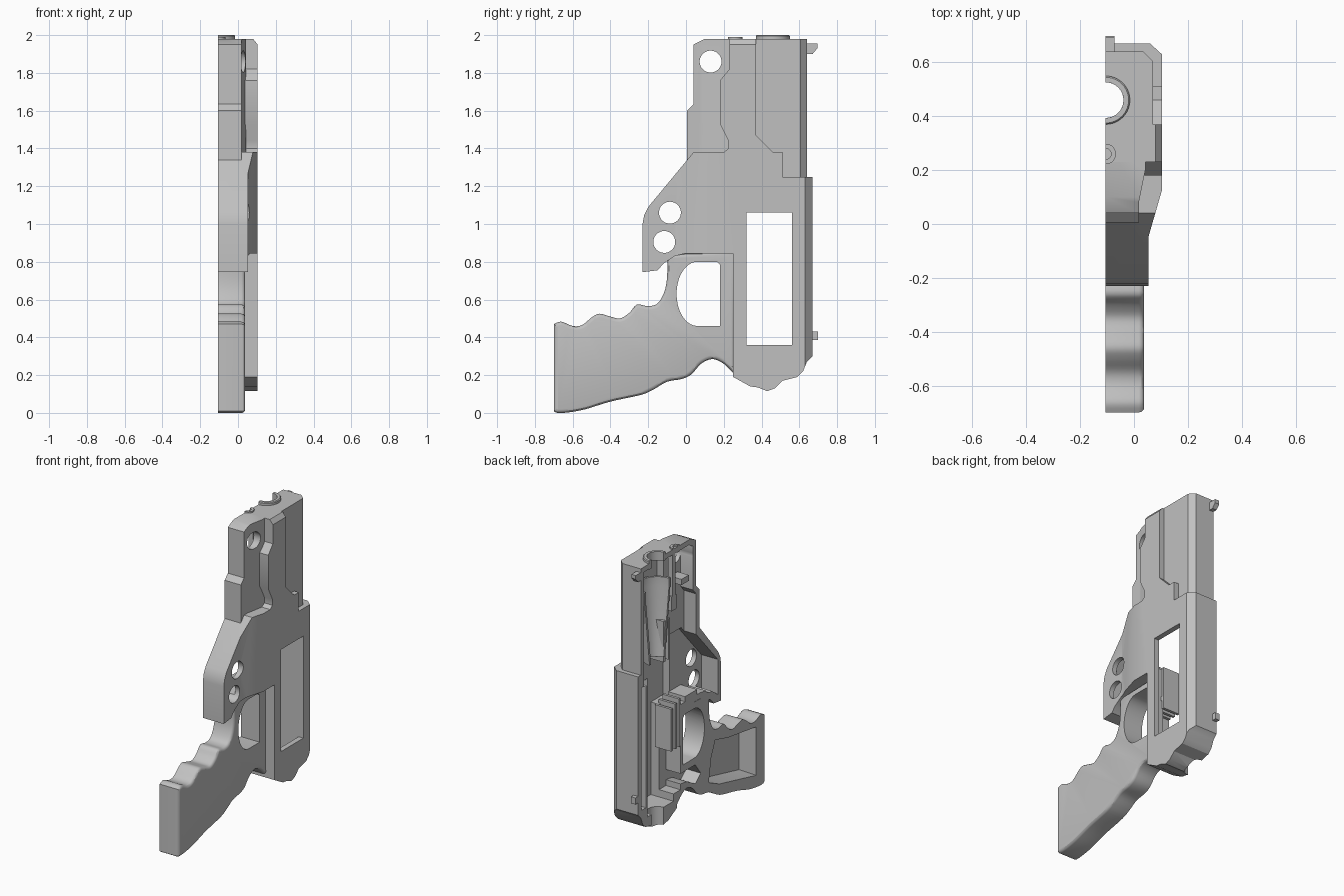
import bpy, bmesh, math
from mathutils import Vector

cube = bpy.data.objects.get("Cube")
if cube:
    bpy.data.objects.remove(cube, do_unlink=True)

RIM, OUT = -0.105, 0.104   # open split plane and outermost face

grey = bpy.data.materials.new("plain_grey")
grey.use_nodes = True
grey.diffuse_color = (0.53, 0.53, 0.53, 1)
grey.node_tree.nodes["Principled BSDF"].inputs["Base Color"].default_value = (0.53, 0.53, 0.53, 1)


def finish(name, bm):
    bmesh.ops.recalc_face_normals(bm, faces=bm.faces)
    me = bpy.data.meshes.new(name)
    bm.to_mesh(me)
    bm.free()
    me.materials.append(grey)
    ob = bpy.data.objects.new(name, me)
    bpy.context.scene.collection.objects.link(ob)
    return ob


def prism(name, pts, d0, d1, axis="x", taper=1.0, bevel=0.0):
    """Extrude a 2D outline along an axis, optionally tapered or rounded at d1."""
    place = {"x": lambda a, b, d: (d, a, b),
             "y": lambda a, b, d: (a, d, b),
             "z": lambda a, b, d: (a, b, d)}[axis]
    ca = sum(p[0] for p in pts) / len(pts)
    cb = sum(p[1] for p in pts) / len(pts)
    bm = bmesh.new()
    low = [bm.verts.new(place(a, b, d0)) for a, b in pts]
    top = [bm.verts.new(place(ca + (a - ca) * taper, cb + (b - cb) * taper, d1)) for a, b in pts]
    n = len(pts)
    bm.faces.new(low)
    cap = bm.faces.new(top)
    for i in range(n):
        j = (i + 1) % n
        bm.faces.new((low[i], low[j], top[j], top[i]))
    bmesh.ops.recalc_face_normals(bm, faces=bm.faces)
    if bevel:
        bmesh.ops.bevel(bm, geom=list(cap.edges), offset=bevel, segments=3, profile=0.5, affect="EDGES")
    return finish(name, bm)


def box(name, x, y, z):
    return prism(name, rect(*y, *z), *x)


def rect(a0, a1, b0, b1):
    return [(a0, b0), (a1, b0), (a1, b1), (a0, b1)]


def circle(a, b, r, n=32):
    return [(a + r * math.cos(i * math.tau / n), b + r * math.sin(i * math.tau / n)) for i in range(n)]


def spline(pts, steps=4):
    """Smooth curve through the given points."""
    out = []
    v = [Vector(p) for p in pts]
    for i in range(len(v) - 1):
        p0, p1, p2, p3 = v[max(i - 1, 0)], v[i], v[i + 1], v[min(i + 2, len(v) - 1)]
        for s in range(steps):
            t = s / steps
            q = 0.5 * (2 * p1 + (p2 - p0) * t + (2 * p0 - 5 * p1 + 4 * p2 - p3) * t ** 2
                       + (3 * p1 - p0 - 3 * p2 + p3) * t ** 3)
            out.append(tuple(q))
    return out + [tuple(v[-1])]


def half_lathe(name, y, profile, n=20):
    """Revolve a closed (radius, z) profile half way round, on the split plane."""
    bm = bmesh.new()
    rows = []
    for i in range(n + 1):
        a = math.pi * (i / n - 0.5)
        rows.append([bm.verts.new((RIM + r * math.cos(a), y + r * math.sin(a), z)) for r, z in profile])
    k = len(profile)
    for p, q in zip(rows, rows[1:]):
        for j in range(k):
            bm.faces.new((p[j], p[(j + 1) % k], q[(j + 1) % k], q[j]))
    bm.faces.new(rows[0])
    bm.faces.new(rows[-1])
    return finish(name, bm)


def boolean(ob, tools, op):
    for t in tools:
        m = ob.modifiers.new("cut", "BOOLEAN")
        m.object, m.operation, m.solver = t, op, "EXACT"
    bpy.context.view_layer.update()
    me = bpy.data.meshes.new_from_object(ob.evaluated_get(bpy.context.evaluated_depsgraph_get()))
    ob.modifiers.clear()
    ob.data = me


# Main frame with front guard and raised strip
frame = prism("frame", [
    (.37, 1.98), (.23, 1.98), (.23, 1.82), (.18, 1.76), (.18, 1.53), (.225, 1.44), (.225, 1.40),
    (.20, 1.38), (.04, 1.38), (-.2, 1.09), (-.222, 1.045), (-.23, 1.0), (-.23, .745), (-.15, .755), (-.12, .79),
    (-.06, .83), (0, .845), (.25, .845), (.25, .19), (.34, .14), (.38, .135), (.43, .115), (.47, .13), (.51, .17),
    (.59, .19), (.62, .22), (.64, .27), (.67, .30), (.67, 1.25), (.51, 1.25), (.51, 1.38),
    (.46, 1.38), (.37, 1.47)], RIM, OUT)
plan = prism("frame_plan", [(RIM - .1, .68), (.055, .68), (.06, .67), (OUT, .63), (OUT + .001, .13),
                            (.053, -.05), (.053, -.3), (RIM - .1, -.3)], -.1, 2.1, "z")
edge = prism("frame_top_chamfer", [(-.3, -.1), (.2, -.1), (.2, 1.83), (.08, 1.98), (.06, 2.1), (-.3, 2.1)], -1, 1, "y")
boolean(frame, [plan, edge], "INTERSECT")

# Recessed upper housing
housing = prism("upper_housing", [(RIM, .3), (.07, .3), (.07, .605), (.035, .64), (RIM, .64)], 1.2, 1.98, "z")

# Narrow nose, its side flaring out towards the strip
nose = prism("nose", [(.04, 1.95), (.1, 1.98), (.31, 1.98), (.31, 1.3), (.005, 1.3), (.005, 1.6), (.04, 1.635)],
             RIM, .08)
nose_plan = prism("nose_plan", [(-.3, -.1), (.018, -.1), (.018, .08), (.042, .2), (.042, .4), (-.3, .4)], 1, 2.1, "z")
boolean(nose, [nose_plan], "INTERSECT")

# Grip with finger scallops and rounded outer edge
upper = spline([(-.7, .47), (-.66, .483), (-.6, .46), (-.55, .465), (-.5, .505), (-.46, .525), (-.41, .513),
                (-.35, .5), (-.3, .53), (-.26, .573), (-.2, .565), (-.15, .58), (-.115, .64), (-.1, .72), (-.1, .84)])
lower = spline([(.26, .2), (.2, .26), (.14, .285), (.08, .26), (.03, .205), (-.02, .18), (-.1, .165),
                (-.17, .125), (-.24, .095), (-.4, .06), (-.53, .02), (-.62, .003), (-.68, 0), (-.7, .01)])
grip = prism("grip", upper + [(.26, .85)] + lower, RIM, .038, bevel=.02)

# Cutters: openings
through = (-.3, .3)
ring = [(.06 + .11 * math.cos(a), .63 + .17 * math.sin(a))
        for a in (math.pi * (.5 + i / 20) for i in range(21))]
cutters = [
    prism("cut_window", rect(.32, .56, .36, 1.06), *through),
    prism("cut_trigger", [(.18, .46), (.18, .785), (.165, .8)] + ring, *through),
    prism("cut_nose_hole", circle(.13, 1.86, .058), *through),
    prism("cut_guard_hole_a", circle(-.085, 1.06, .058), *through),
    prism("cut_guard_hole_b", circle(-.115, .905, .058), *through),
    prism("cut_bore", circle(RIM, .46, .066), -.1, 2.1, "z"),
]
# Cutters: hollow inside
hollows = [
    ("body", [(.285, .25), (.565, .25), (.565, 1.3), (.15, 1.3), (.15, .885), (.285, .885)], .068, 1),
    ("guard", [(.2, 1.335), (.07, 1.335), (-.195, 1.04), (-.195, .8), (-.1, .87), (0, .885), (.2, .885)], .02, 1),
    ("housing", rect(.26, .605, 1.15, 1.945), .037, 1),
    ("nose", [(.27, 1.25), (.27, 1.945), (.12, 1.945), (.075, 1.92), (.075, 1.62), (.04, 1.58), (.04, 1.25)], -.012, 1),
    ("rear_channel", rect(.585, .635, .32, 1.16), .02, 1),
    ("grip", [(-.65, .055), (-.65, .43), (-.3, .48), (-.15, .52), (-.1, .4), (-.07, .22), (-.2, .16)], .008, .82),
    ("spine", rect(.21, .3, .3, .9), .005, 1),
    ("heel", [(-.01, .33), (.05, .41), (.21, .41), (.21, .34), (.14, .33), (.05, .28)], .005, 1),
]
cutters += [prism("cut_" + n, p, -.3, d, taper=t) for n, p, d, t in hollows]
for part in (frame, housing, nose, grip):
    boolean(part, cutters, "DIFFERENCE")
for c in cutters + [plan, edge, nose_plan]:
    bpy.data.objects.remove(c, do_unlink=True)

# Half collars on the top
half_lathe("top_collar", .46, [(.066, 1.94), (.09, 1.94), (.09, 1.995), (.085, 2), (.066, 2)])
half_lathe("small_collar", .26, [(.02, 1.94), (.038, 1.94), (.038, 1.99), (.02, 1.99)])

# Inner funnel around the bore
half_lathe("inner_funnel", .46, [(.068, 1.28), (.085, 1.28), (.14, 1.74), (.14, 1.8), (.125, 1.8), (.125, 1.74)])

# Inner rod, ribs and holders
box("inner_rod", (RIM, -.07), (.265, .295), (1.63, 1.97))
box("rod_sleeve", (RIM, -.06), (.255, .305), (1.56, 1.66))
box("hook_tab", (RIM, -.02), (.12, .2), (1.70, 1.74))
for i, y in enumerate((.315, .365)):
    box(f"long_rib_{i}", (-.1, .05), (y, y + .02), (1.24, 1.52))
for i, y in enumerate((.21, .25, .292)):
    box(f"switch_rib_{i}", (RIM, .02), (y, y + .018), (.6, .93 - .02 * i))
box("switch_shelf", (-.08, .02), (.2, .3), (.66, .69))
box("trigger_stop", (RIM, .02), (.03, .16), (.88, .92))

# Rear alignment pegs
prism("rear_hook", [(.63, 1.955), (.695, 1.955), (.695, 1.93), (.67, 1.9), (.63, 1.9)], RIM, -.072)
box("rear_peg", (RIM, -.072), (.65, .698), (.385, .43))

# Smooth curved parts, keep hard edges
for ob in bpy.context.scene.objects:
    ob.select_set(ob.type == "MESH")
bpy.context.view_layer.objects.active = frame
bpy.ops.object.shade_smooth_by_angle(angle=math.radians(30))
